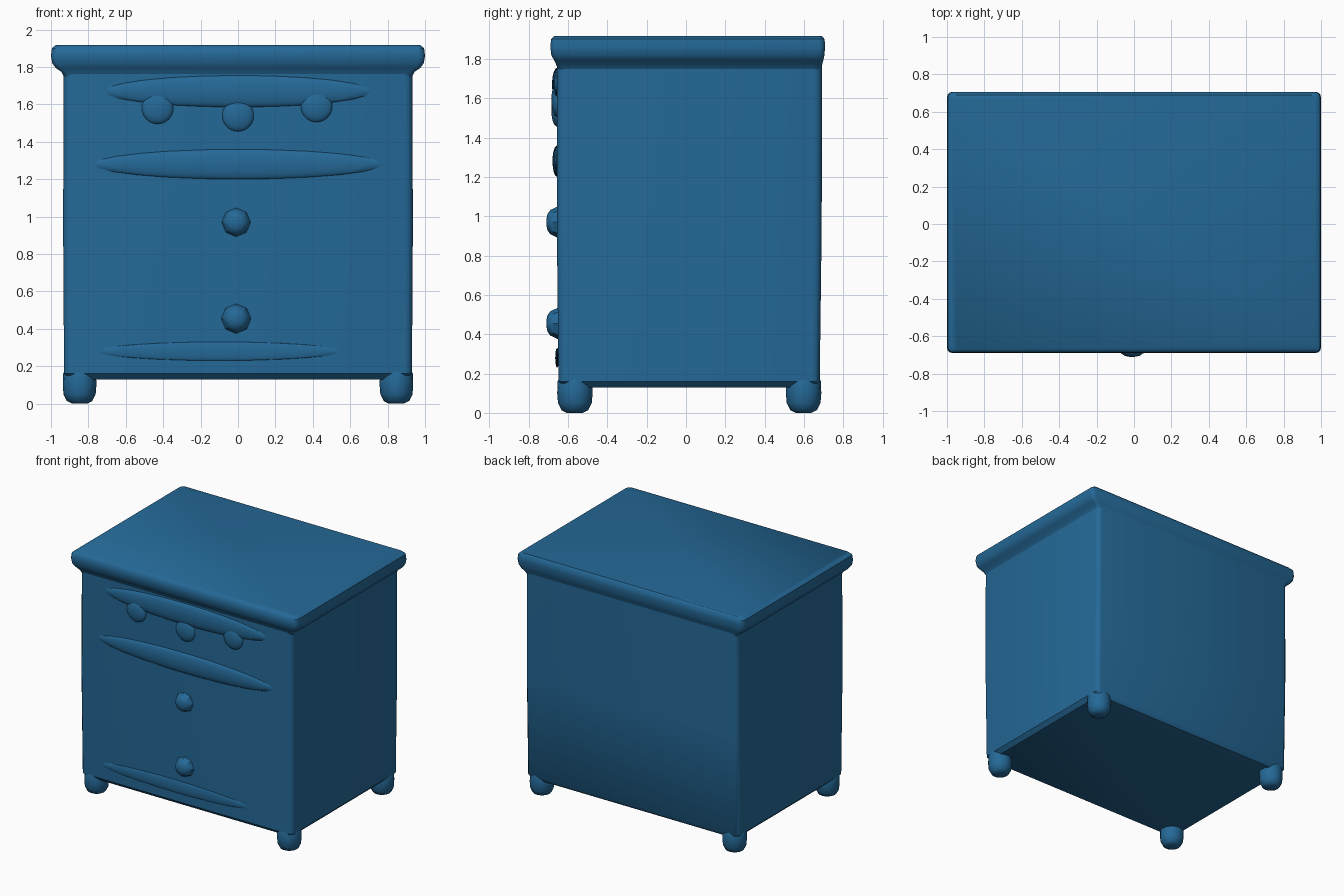
import bpy, bmesh, math

cube = bpy.data.objects.get("Cube")
if cube:
    bpy.data.objects.remove(cube, do_unlink=True)

blue = bpy.data.materials.new("painted blue")
blue.use_nodes = True
colour = (0.018, 0.14, 0.31, 1)
blue.diffuse_color = colour
blue.node_tree.nodes["Principled BSDF"].inputs["Base Color"].default_value = colour


def finish(name, bm, angle=40):
    bmesh.ops.recalc_face_normals(bm, faces=bm.faces)
    mesh = bpy.data.meshes.new(name)
    bm.to_mesh(mesh)
    bm.free()
    mesh.materials.append(blue)
    ob = bpy.data.objects.new(name, mesh)
    bpy.context.collection.objects.link(ob)
    bpy.ops.object.select_all(action="DESELECT")
    ob.select_set(True)
    bpy.context.view_layer.objects.active = ob
    bpy.ops.object.shade_smooth_by_angle(angle=math.radians(angle))
    return ob


def loft(bm, rings):
    """Join equal rings of points and cap both ends."""
    loops = [[bm.verts.new(p) for p in ring] for ring in rings]
    n = len(loops[0])
    for a, b in zip(loops, loops[1:]):
        for i in range(n):
            j = (i + 1) % n
            bm.faces.new((a[i], a[j], b[j], b[i]))
    bm.faces.new(loops[0])
    bm.faces.new(loops[-1])


def rounded_rect(half_x, front, back, radius, z):
    points = []
    corners = [(1, back), (-1, back), (-1, front), (1, front)]
    for k, (side, y) in enumerate(corners):
        cx = side * (half_x - radius)
        cy = y - radius if y > 0 else y + radius
        for step in range(4):
            t = (k + step / 3) * math.pi / 2
            points.append((cx + radius * math.cos(t), cy + radius * math.sin(t), z))
    return points


def rect_stack(name, levels):
    bm = bmesh.new()
    loft(bm, [rounded_rect(*level) for level in levels])
    return finish(name, bm)


def turned(name, profile, place, sides):
    """Lathe (radius, distance) pairs; place maps local points to the model."""
    bm = bmesh.new()
    angles = [2 * math.pi * i / sides for i in range(sides)]
    loft(bm, [[place(r * math.cos(t), r * math.sin(t), d) for t in angles]
              for r, d in profile])
    return finish(name, bm)


def relief(name, x, z, size, depth=0.026, tilt=0):
    """Soft raised swelling on the front panel."""
    bm = bmesh.new()
    bmesh.ops.create_uvsphere(bm, u_segments=24, v_segments=12, radius=1)
    bmesh.ops.scale(bm, vec=(size[0], depth, size[1]), verts=bm.verts)
    ob = finish(name, bm, 80)
    ob.location = (x, -0.655, z)
    ob.rotation_euler.y = tilt


# Cabinet with softened corners and a slightly narrower lower edge
rect_stack("cabinet_body", [
    (0.90, -0.62, 0.66, 0.03, 0.13),
    (0.93, -0.648, 0.68, 0.04, 0.16),
    (0.935, -0.657, 0.69, 0.04, 0.95),
    (0.932, -0.657, 0.692, 0.04, 1.80),
])

# Overhanging top with a cove below and rounded lip
rect_stack("top_slab", [
    (0.93, -0.65, 0.685, 0.03, 1.745),
    (0.945, -0.662, 0.694, 0.03, 1.775),
    (0.975, -0.672, 0.699, 0.03, 1.795),
    (0.993, -0.685, 0.704, 0.03, 1.82),
    (1.0, -0.69, 0.707, 0.03, 1.86),
    (0.995, -0.686, 0.705, 0.03, 1.90),
    (0.975, -0.67, 0.69, 0.03, 1.917),
])

# Four rounded feet
foot_profile = [(0.04, 0), (0.068, 0.014), (0.086, 0.05), (0.09, 0.10),
                (0.088, 0.16), (0.06, 0.22)]
for side, side_name in ((-1, "right"), (1, "left")):
    for y, end in ((-0.565, "front"), (0.598, "back")):
        turned(f"{end}_{side_name}_foot", foot_profile,
               lambda a, b, d: (side * 0.847 + a, y + b, d), 16)

# Faceted drawer knobs
knob_profile = [(0.085, -0.64), (0.07, -0.672), (0.062, -0.69),
                (0.04, -0.705), (0.015, -0.71)]
for z, name in ((0.97, "middle_knob"), (0.455, "lower_knob")):
    turned(name, knob_profile, lambda a, b, d: (a - 0.01, d, z + b), 8)

# Soft carved swags and drawer ridges
relief("upper_swag", 0, 1.67, (0.72, 0.085))
for x, z, name in ((-0.43, 1.58, "right"), (0, 1.54, "centre"), (0.42, 1.59, "left")):
    relief(f"{name}_swag_drop", x, z, (0.085, 0.085), 0.03)
relief("upper_drawer_ridge", 0, 1.28, (0.78, 0.08), 0.024)
relief("lower_drawer_ridge", -0.1, 0.28, (0.65, 0.05), 0.010)
